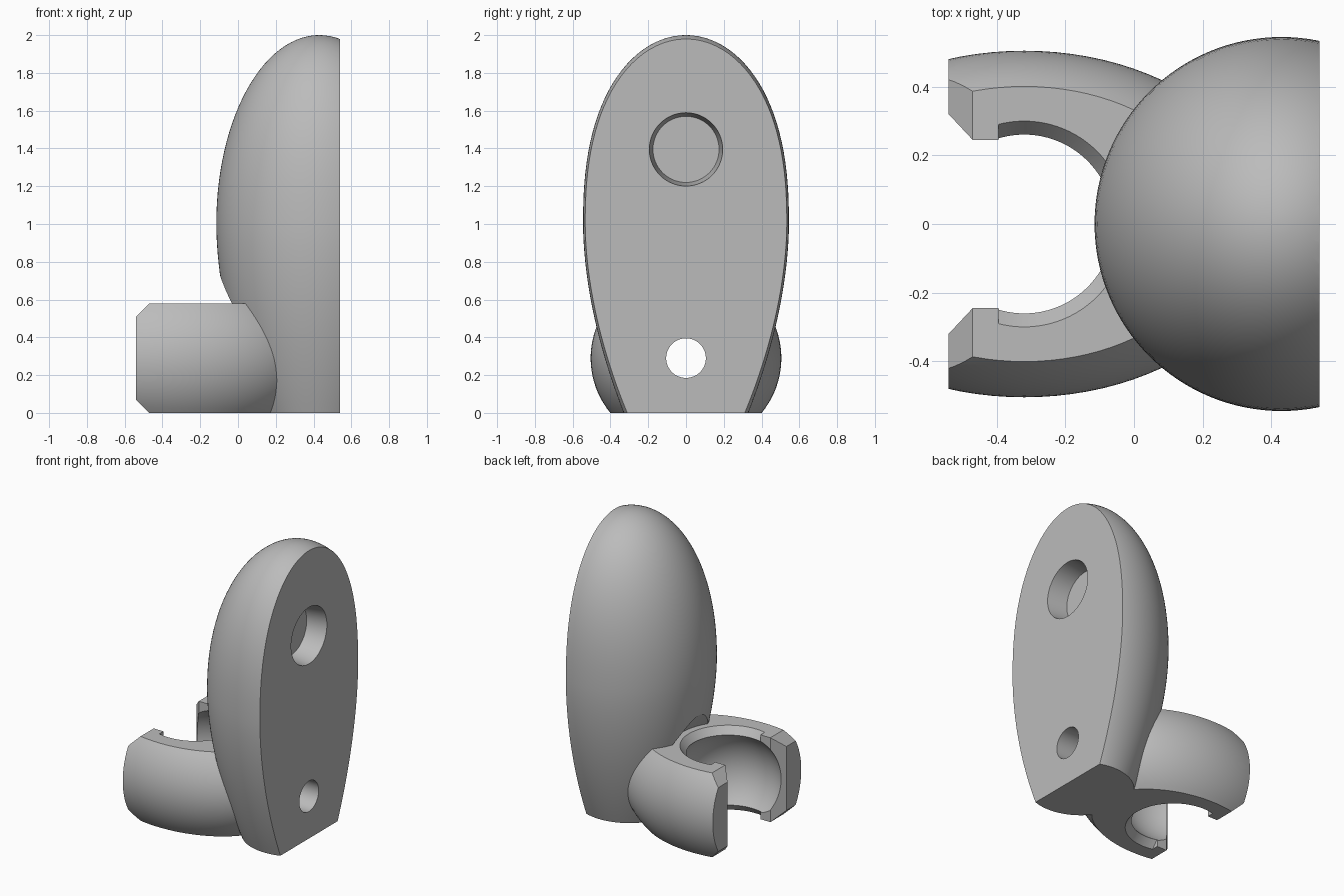
import bpy, bmesh, math
from mathutils import Matrix, Vector

old = bpy.data.objects.get("Cube")
if old:
    bpy.data.objects.remove(old, do_unlink=True)

grey = bpy.data.materials.new("light_grey")
grey.use_nodes = True
colour = (0.5, 0.5, 0.5, 1)
grey.diffuse_color = colour
grey.node_tree.nodes["Principled BSDF"].inputs["Base Color"].default_value = colour

BALL = Vector((-0.32, 0, 0.29))     # centre of the socket
AXIS_X = 0.43                       # upright axis of the body


def finish(name, bm):
    bmesh.ops.recalc_face_normals(bm, faces=bm.faces[:])
    mesh = bpy.data.meshes.new(name)
    bm.to_mesh(mesh)
    bm.free()
    mesh.materials.append(grey)
    obj = bpy.data.objects.new(name, mesh)
    bpy.context.collection.objects.link(obj)
    return obj


def lathe(rings, x, segs=96):
    """Closed stack of elliptical rings (z, rx, ry) around an upright axis."""
    bm = bmesh.new()
    loops = []
    for z, rx, ry in rings:
        loops.append([bm.verts.new((x + rx * math.cos(2 * math.pi * i / segs),
                                    ry * math.sin(2 * math.pi * i / segs), z))
                      for i in range(segs)])
    for a, b in zip(loops, loops[1:]):
        for i in range(segs):
            j = (i + 1) % segs
            bm.faces.new((a[i], a[j], b[j], b[i]))
    bm.faces.new(loops[0][::-1])
    bm.faces.new(loops[-1])
    return bm


def trim(bm, point, normal):
    """Cut away the side the normal points to and cap the cut."""
    geom = bm.verts[:] + bm.edges[:] + bm.faces[:]
    cut = bmesh.ops.bisect_plane(bm, geom=geom, plane_co=point, plane_no=normal,
                                 clear_outer=True)["geom_cut"]
    edges = [e for e in cut if isinstance(e, bmesh.types.BMEdge)]
    bmesh.ops.edgeloop_fill(bm, edges=edges)


def combine(target, tool, operation):
    mod = target.modifiers.new("cut", "BOOLEAN")
    mod.operation = operation
    mod.solver = "EXACT"
    mod.object = tool
    bpy.context.view_layer.update()
    graph = bpy.context.evaluated_depsgraph_get()
    mesh = bpy.data.meshes.new_from_object(target.evaluated_get(graph))
    target.modifiers.clear()
    target.data = mesh
    bpy.data.objects.remove(tool, do_unlink=True)


def bore(name, z, x0, x1, r0, r1):
    """Round cutter lying along x."""
    bm = bmesh.new()
    bmesh.ops.create_cone(bm, cap_ends=True, segments=64, radius1=r0, radius2=r1,
                          depth=x1 - x0,
                          matrix=Matrix.Translation(((x0 + x1) / 2, 0, z))
                          @ Matrix.Rotation(math.pi / 2, 4, "Y"))
    return finish(name, bm)


def ellipsoid(a, b, c):
    bm = bmesh.new()
    bmesh.ops.create_uvsphere(bm, u_segments=96, v_segments=48, radius=1,
                              matrix=Matrix.Translation(BALL) @ Matrix.Diagonal((a, b, c, 1)))
    return bm


# Domed body: tapers to the foot, rounded at the top, flat mounting face
def body_ring(z):
    u = abs(z - 1)
    if z < 1:
        r = 0.545 - 0.215 * u ** 1.82
        return z, r, r
    return z, 0.545 * math.sqrt(1 - u * u), 0.545 * math.sqrt(1 - u ** 2.4)


heights = [i / 20 for i in range(20)]
heights += [1 + math.sin(math.pi / 2 * i / 28) for i in range(28)] + [1.9998]
bm = lathe([body_ring(z) for z in heights], AXIS_X, 128)
trim(bm, (0.54, 0, 0), (1, 0, 0))
body = finish("hook_body", bm)

# Slanted clearance above the socket
bm = lathe([(0.575, 0.35, 0.35), (0.95, 0.04, 0.04)], BALL.x)
combine(body, finish("clearance_cutter", bm), "DIFFERENCE")

# Socket shell with flat top and bottom and chamfered arm ends
bm = ellipsoid(0.72, 0.505, 0.477)
trim(bm, (0, 0, 0.58), (0, 0, 1))
trim(bm, (0, 0, 0), (0, 0, -1))
trim(bm, (-0.54, 0, 0), (-1, 0, 0))
trim(bm, (-0.47, 0, 0.58), (-1, 0, 1))
trim(bm, (-0.47, 0, 0), (-1, 0, -1))
combine(body, finish("socket", bm), "UNION")

# Round cavity of the socket
combine(body, finish("cavity_cutter", ellipsoid(0.355, 0.355, 0.355)), "DIFFERENCE")

# Chamfered opening through the top and bottom, stopping short of the arm tips
rings = [(z, r, r) for z, r in
         ((-0.02, 0.316), (0.05, 0.26), (0.53, 0.26), (0.6, 0.316))]
bm = lathe(rings, BALL.x)
trim(bm, (-0.395, 0, 0), (-1, 0, 0))
combine(body, finish("opening_cutter", bm), "DIFFERENCE")

# Flared slot between the arms
outline = [(-0.36, 0.245), (-0.47, 0.245), (-0.57, 0.352)]
outline += [(x, -y) for x, y in reversed(outline)]
bm = bmesh.new()
base = bm.faces.new([bm.verts.new((x, y, -0.1)) for x, y in outline])
top = bmesh.ops.extrude_face_region(bm, geom=[base])["geom"]
bmesh.ops.translate(bm, vec=(0, 0, 0.8),
                    verts=[v for v in top if isinstance(v, bmesh.types.BMVert)])
combine(body, finish("slot_cutter", bm), "DIFFERENCE")

# Blind recess and screw hole in the mounting face
combine(body, bore("recess_cutter", 1.395, 0.4, 0.56, 0.175, 0.197), "DIFFERENCE")
combine(body, bore("screw_cutter", 0.29, -0.2, 0.6, 0.105, 0.105), "DIFFERENCE")

# Smooth curves, sharp cut edges
bpy.ops.object.select_all(action="DESELECT")
body.select_set(True)
bpy.context.view_layer.objects.active = body
bpy.ops.object.shade_smooth_by_angle(angle=math.radians(25))
